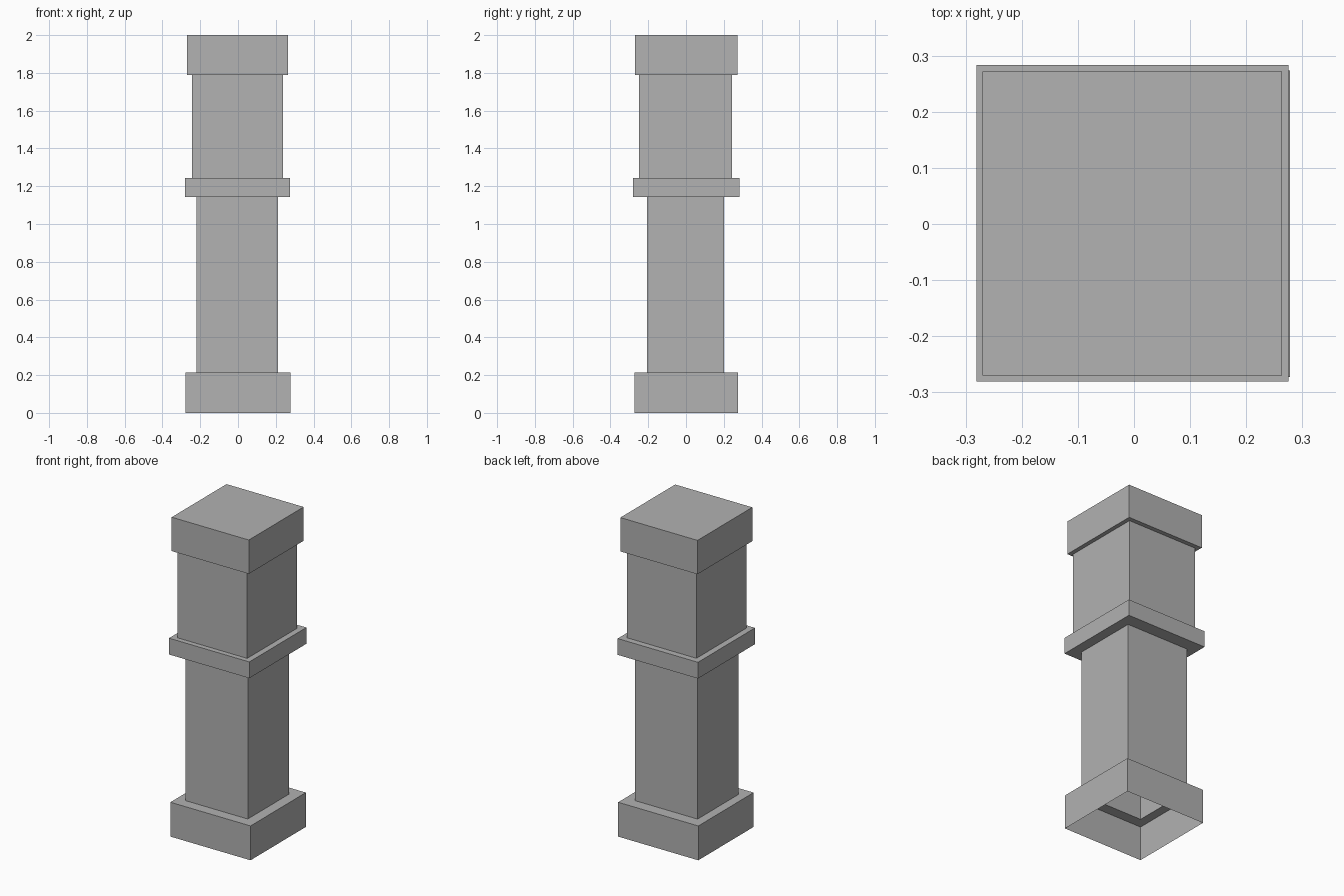
import bpy
import bmesh

cube = bpy.data.objects.get("Cube")
if cube:
    bpy.data.objects.remove(cube, do_unlink=True)

# One plain stone colour
stone = bpy.data.materials.new("grey_stone")
stone.use_nodes = True
colour = (0.445, 0.445, 0.445, 1)
stone.diffuse_color = colour
stone.node_tree.nodes["Principled BSDF"].inputs["Base Color"].default_value = colour

# Footprints: x min, x max, y min, y max
BASE = (-0.277, 0.278, -0.273, 0.274)
SHAFT = (-0.221, 0.212, -0.206, 0.201)
COLLAR = (-0.281, 0.275, -0.281, 0.283)
UPPER = (-0.243, 0.238, -0.249, 0.244)
CAP = (-0.270, 0.264, -0.270, 0.272)

# Heights of the joints between parts
BASE_TOP, SHAFT_TOP, COLLAR_TOP, UPPER_TOP, TOP = 0.215, 1.142, 1.244, 1.788, 2.0


def shell(name, sections, capped=False):
    """Join rectangular sections, bottom to top, into an open shell."""
    bm = bmesh.new()
    rings = []
    for (x0, x1, y0, y1), z in sections:
        corners = ((x0, y0), (x1, y0), (x1, y1), (x0, y1))
        rings.append([bm.verts.new((x, y, z)) for x, y in corners])
    for low, high in zip(rings, rings[1:]):
        for i in range(4):
            j = (i + 1) % 4
            bm.faces.new((low[i], low[j], high[j], high[i]))
    if capped:
        bm.faces.new(rings[-1])
    mesh = bpy.data.meshes.new(name)
    bm.to_mesh(mesh)
    bm.free()
    mesh.materials.append(stone)
    bpy.context.collection.objects.link(bpy.data.objects.new(name, mesh))


# Hollow plinth, open underneath, with a ledge around the shaft
shell("base", [(BASE, 0), (BASE, BASE_TOP), (SHAFT, BASE_TOP)])

# Lower column
shell("shaft", [(SHAFT, BASE_TOP), (SHAFT, SHAFT_TOP)])

# Projecting band with ledges below and above
shell("collar", [(SHAFT, SHAFT_TOP), (COLLAR, SHAFT_TOP),
                 (COLLAR, COLLAR_TOP), (UPPER, COLLAR_TOP)])

# Upper column
shell("upper_block", [(UPPER, COLLAR_TOP), (UPPER, UPPER_TOP)])

# Closed top block with an overhanging underside
shell("cap", [(UPPER, UPPER_TOP), (CAP, UPPER_TOP), (CAP, TOP)], capped=True)
